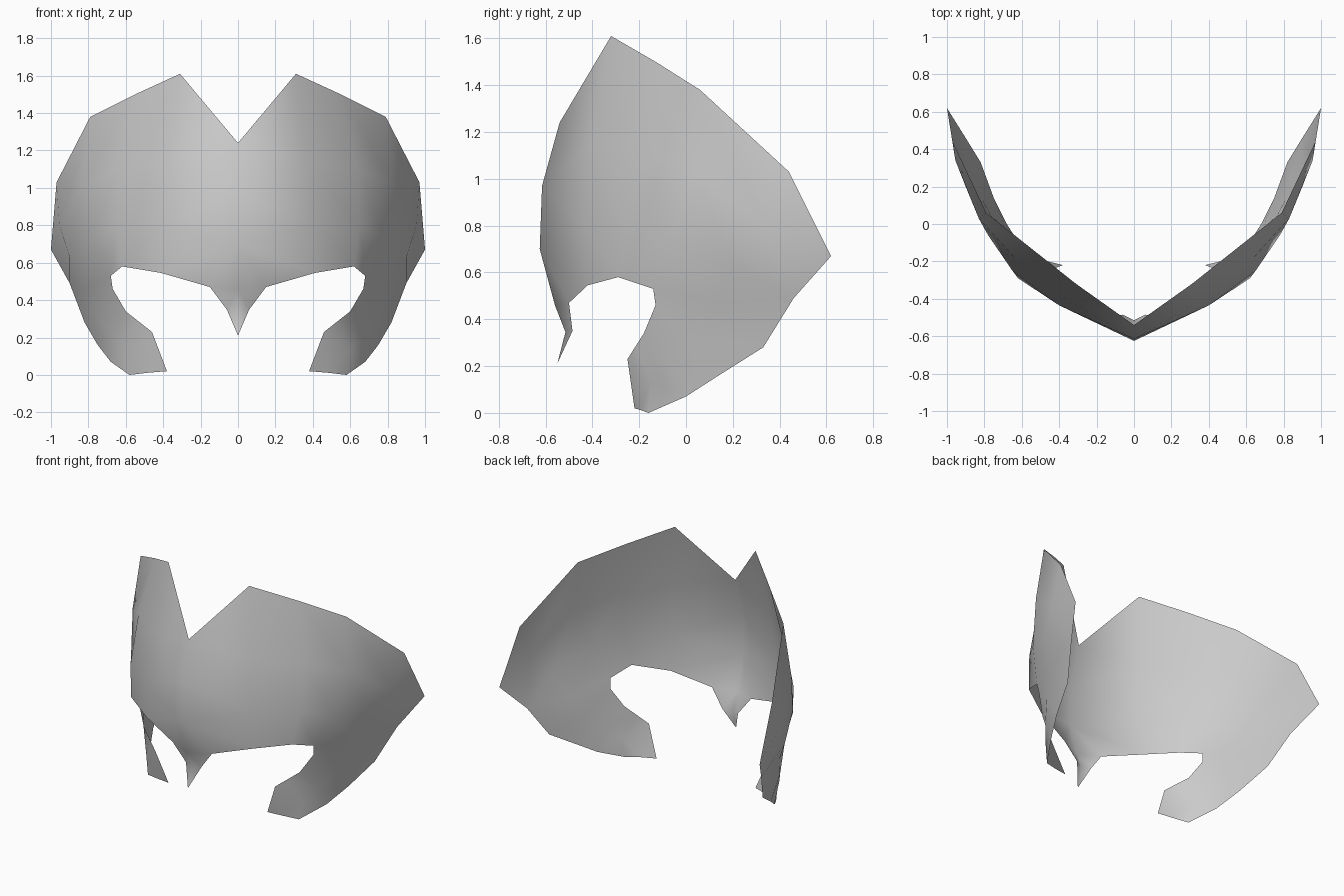
import bpy
import bmesh

default_cube = bpy.data.objects.get("Cube")
if default_cube:
    bpy.data.objects.remove(default_cube, do_unlink=True)

# One flat grey for the whole sheet
grey = bpy.data.materials.new("plain grey")
grey.use_nodes = True
colour = (0.6, 0.6, 0.6, 1)
grey.diffuse_color = colour
grey.node_tree.nodes["Principled BSDF"].inputs["Base Color"].default_value = colour

mesh = bpy.data.meshes.new("mask_shell")
shell = bpy.data.objects.new("mask_shell", mesh)
bpy.context.collection.objects.link(shell)
mesh.materials.append(grey)

bm = bmesh.new()
shared_verts = {}


def vert(point):
    """Return the shared vertex at a point, creating it when it is new."""
    if point not in shared_verts:
        shared_verts[point] = bm.verts.new(point)
    return shared_verts[point]


def strip(upper, lower):
    """Join two rows with faces; a repeated point turns a quad into a triangle."""
    for i in range(len(upper) - 1):
        ring = (upper[i], lower[i], lower[i + 1], upper[i + 1])
        corners = list(dict.fromkeys(vert(point) for point in ring))
        if len(corners) > 2:
            bm.faces.new(corners)


def skin(rows):
    """Join a stack of rows, from the top down."""
    for upper, lower in zip(rows, rows[1:]):
        strip(upper, lower)


# Forehead: rows run from the centre line out to the side
crown = [(0, -.54, 1.24), (.31, -.32, 1.61), (.55, -.13, 1.5),
         (.79, .06, 1.38), (.97, .44, 1.03)]
forehead = [(0, -.615, .97), (.37, -.4, 1.15), (.64, -.18, 1.1),
            (.83, .03, 1.02), (.955, .34, .8)]
brow = [(0, -.625, .7), (.4, -.435, .8), (.65, -.25, .79),
        (.78, -.06, .73), (.9, .2, .63)]
eye_top = [(0, -.56, .46), (.15, -.5, .47), (.41, -.42, .545),
           (.62, -.29, .58), (.68, -.14, .53)]
skin([crown, forehead, brow])
strip([brow[0]] + brow[:4], eye_top)

# Pointed nose guard below the brow
nose_tip = (0, -.55, .21)
skin([eye_top[:2], [(0, -.515, .345), (.06, -.485, .35)], [nose_tip, nose_tip]])

# Swept-back side corner
side_tip = (1, .62, .67)
side_base = (.9, .46, .49)
strip([crown[-1], side_tip], [forehead[-1], side_tip])
strip([forehead[-1], side_tip], [brow[-1], side_base])

# Cheek guard curling forward: inner edge, middle bulge, outer edge
cheek_middle = (.81, .13, .47)
cheek_top = [eye_top[-1], cheek_middle, side_base]
strip([brow[3], brow[4], side_base], cheek_top)
skin([
    cheek_top,
    [(.67, -.13, .46), cheek_middle, side_base],
    [(.6, -.18, .34), (.75, .04, .31), (.82, .33, .28)],
    [(.53, -.215, .285), (.67, -.07, .21), (.75, .14, .16)],
    [(.46, -.25, .23), (.6, -.15, .13), (.68, 0, .07)],
    [(.38, -.22, .02), (.48, -.195, .012), (.58, -.16, 0)],
])

bm.to_mesh(mesh)
bm.free()

# Mirror the half across the centre line and shade it smooth
mirror = shell.modifiers.new("mirror_halves", "MIRROR")
mirror.use_axis[0] = True
mirror.use_clip = True
mirror.merge_threshold = 0.001
for polygon in mesh.polygons:
    polygon.use_smooth = True
